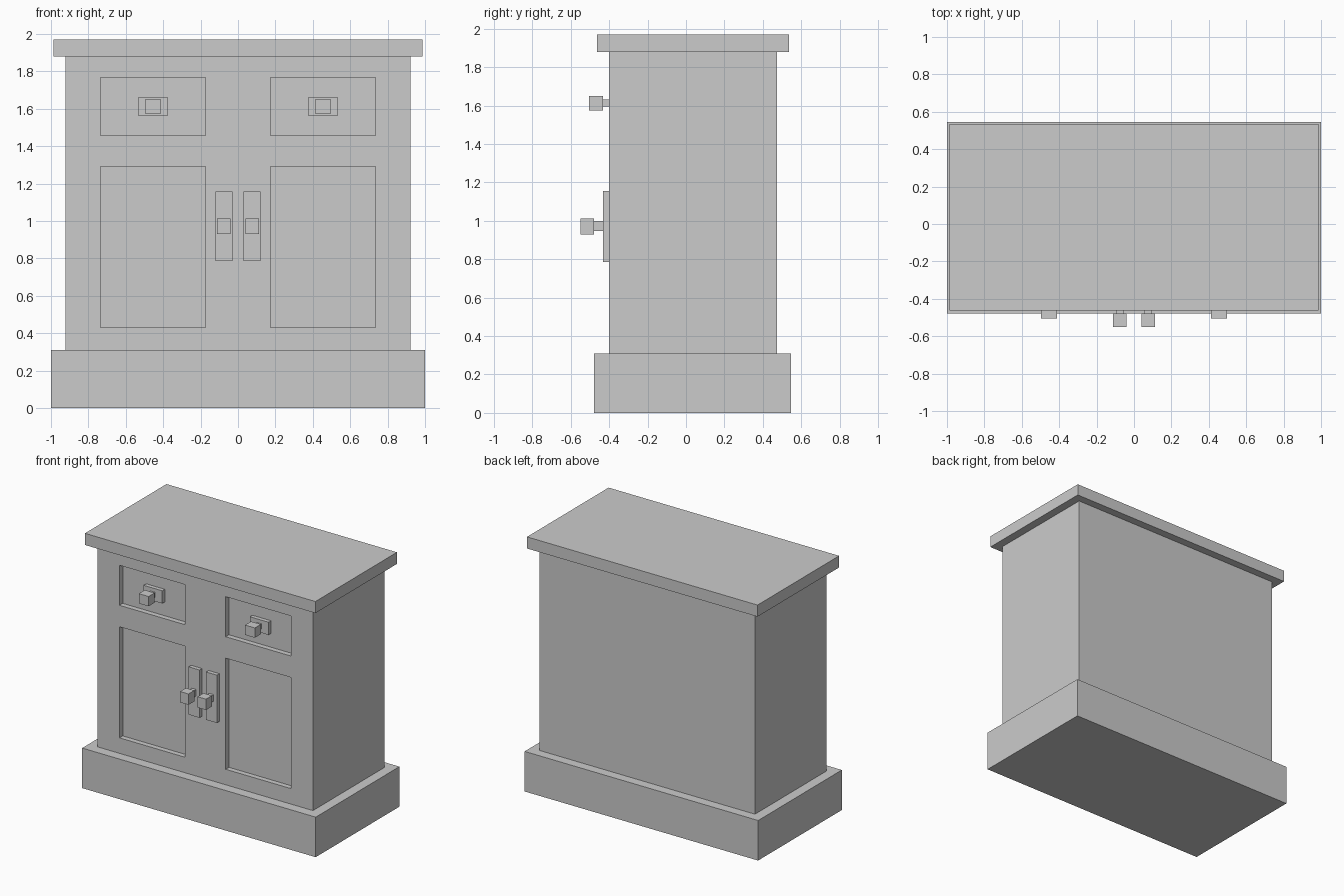
import bpy
import bmesh
from mathutils import Matrix, Vector

if "Cube" in bpy.data.objects:
    bpy.data.objects.remove(bpy.data.objects["Cube"])


def add_box(bm, x, y, z):
    """Add a box given (min, max) ranges on each axis."""
    lo, hi = Vector((x[0], y[0], z[0])), Vector((x[1], y[1], z[1]))
    mat = Matrix.Translation((lo + hi) / 2) @ Matrix.Diagonal((*(hi - lo), 1))
    bmesh.ops.create_cube(bm, size=1, matrix=mat)


def make(name, boxes):
    """One named object from a list of boxes."""
    bm = bmesh.new()
    for b in boxes:
        add_box(bm, *b)
    me = bpy.data.meshes.new(name)
    bm.to_mesh(me)
    bm.free()
    ob = bpy.data.objects.new(name, me)
    bpy.context.collection.objects.link(ob)
    return ob


def around(c, half):
    return (c - half, c + half)


FRONT = -0.40          # front face of the body
PANEL = FRONT + 0.04   # back of the recessed panels
PANEL_X = 0.455        # centre of drawer and door panels
DOOR_X = 0.075         # centre of door handles

# Plinth, body and top slab
make("plinth", [((-1, 1), (-0.478, 0.546), (0, 0.31))])
body = make("body", [((-0.922, 0.922), (FRONT, 0.473), (0.31, 1.88))])
make("top", [((-0.987, 0.987), (-0.463, 0.535), (1.88, 1.97))])

# Recessed drawer and door panels
cutter = make("panel_cutter", [
    (around(s * PANEL_X, 0.28), (FRONT - 0.1, PANEL), z)
    for s in (-1, 1) for z in ((1.456, 1.766), (0.43, 1.29))])
cutter.hide_render = True
cutter.hide_viewport = True
cutter.display_type = 'WIRE'
cut = body.modifiers.new("panels", 'BOOLEAN')
cut.operation = 'DIFFERENCE'
cut.solver = 'EXACT'
cut.object = cutter

for side, s in (("left", -1), ("right", 1)):
    # Drawer pull: back plate, stem, square knob
    x, z = s * PANEL_X, 1.612
    make(f"drawer_handle_{side}", [
        (around(x, 0.08), (PANEL - 0.031, PANEL), around(z, 0.049)),
        (around(x, 0.02), (-0.431, PANEL - 0.031), around(z + 0.002, 0.019)),
        (around(x, 0.042), (-0.504, -0.431), around(z, 0.038))])

    # Door pull: tall plate, stem, square knob
    x, z = s * DOOR_X, 0.971
    make(f"door_handle_{side}", [
        (around(x, 0.046), (-0.431, FRONT), around(z, 0.185)),
        (around(x, 0.019), (-0.478, -0.431), around(z + 0.002, 0.025)),
        (around(x, 0.036), (-0.55, -0.478), around(z, 0.042))])
